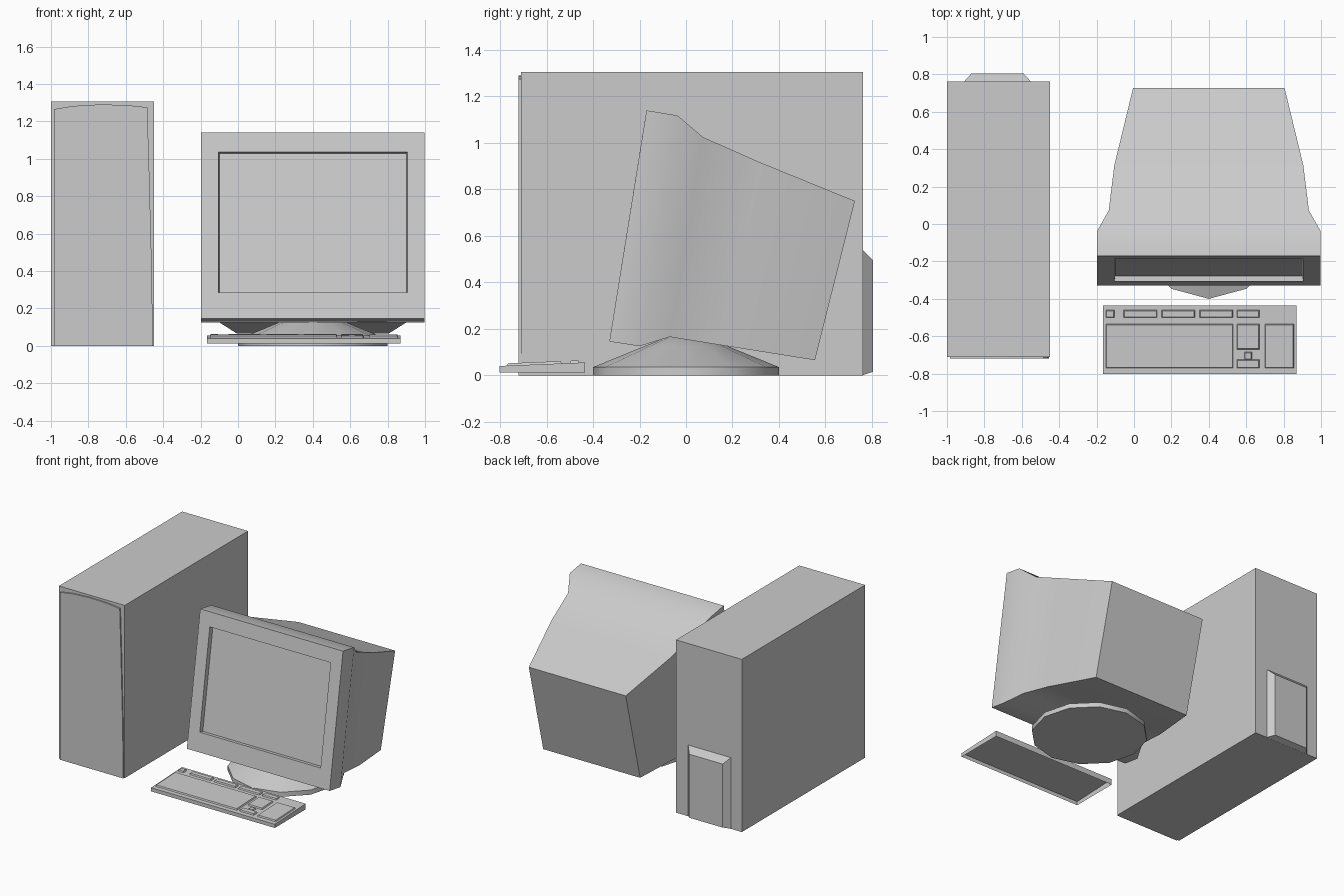
import bpy, bmesh, math

if "Cube" in bpy.data.objects:
    bpy.data.objects.remove(bpy.data.objects["Cube"])


def loft(name, rings, cap_start=True, cap_end=True):
    """Skin a list of equal-length vertex rings into one object."""
    bm = bmesh.new()
    vs = [[bm.verts.new(p) for p in ring] for ring in rings]
    n = len(vs[0])
    for a, b in zip(vs, vs[1:]):
        for i in range(n):
            j = (i + 1) % n
            bm.faces.new((a[i], a[j], b[j], b[i]))
    if cap_start:
        bm.faces.new(vs[0][::-1])
    if cap_end:
        bm.faces.new(vs[-1])
    bmesh.ops.recalc_face_normals(bm, faces=bm.faces)
    me = bpy.data.meshes.new(name)
    bm.to_mesh(me)
    bm.free()
    ob = bpy.data.objects.new(name, me)
    bpy.context.collection.objects.link(ob)
    bpy.ops.object.select_all(action='DESELECT')
    ob.select_set(True)
    bpy.context.view_layer.objects.active = ob
    bpy.ops.object.shade_smooth_by_angle(angle=math.radians(35))
    return ob


def upright(x0, x1, z0, z1, y):
    """Rectangle facing along y."""
    return [(x0, y, z0), (x1, y, z0), (x1, y, z1), (x0, y, z1)]


# Tower case, arched front panel and tapered rear cover
loft("tower_case", [upright(-1, -0.45, 0, 1.305, y) for y in (-0.71, 0.762)])
panel = [(-0.985, 0.0), (-0.455, 0.0), (-0.462, 0.45), (-0.475, 0.95), (-0.485, 1.275),
         (-0.60, 1.287), (-0.74, 1.29), (-0.88, 1.282), (-0.985, 1.265)]
loft("tower_front_panel", [[(x, y, z) for x, z in panel] for y in (-0.72, -0.705)])
loft("tower_rear_cover", [upright(-0.91, -0.55, 0, 0.54, 0.76),
                          upright(-0.87, -0.59, 0.015, 0.495, 0.804)])

# Monitor: tilted sections given as half width, bottom (y, z), top (y, z)
CX = 0.4


def section(hw, yb, zb, yt, zt):
    return [(CX - hw, yb, zb), (CX + hw, yb, zb), (CX + hw, yt, zt), (CX - hw, yt, zt)]


glass = section(0.50, -0.277, 0.282, -0.157, 1.027)
loft("monitor_casing", [
    glass,
    section(0.505, -0.307, 0.285, -0.187, 1.035),
    section(0.597, -0.33, 0.145, -0.17, 1.14),
    section(0.597, -0.20, 0.125, -0.037, 1.118),
    section(0.535, -0.07, 0.165, 0.073, 1.025),
    section(0.505, 0.16, 0.128, 0.315, 0.918),
    section(0.405, 0.555, 0.065, 0.727, 0.75),
], cap_start=False)
loft("monitor_screen", [glass], cap_start=False)

# Twelve-sided conical monitor foot
loft("monitor_foot", [
    [(CX + r * math.cos(math.tau * i / 12), r * math.sin(math.tau * i / 12), z) for i in range(12)]
    for r, z in ((0.40, 0.0), (0.40, 0.035), (0.18, 0.125), (0.08, 0.165))])


# Keyboard: sloping shell, open underneath
def key_top(y):
    return 0.04 + (y + 0.8) * 0.041


def flat(x0, x1, y0, y1, zf):
    return [(x, y, zf(y)) for x, y in ((x0, y0), (x1, y0), (x1, y1), (x0, y1))]


loft("keyboard_shell", [flat(-0.165, 0.87, -0.803, -0.435, lambda y: 0.012),
                        flat(-0.165, 0.87, -0.803, -0.435, key_top)], cap_start=False)

# Raised key blocks following the slope: x range, y range
blocks = {
    "main_keys": (-0.15, 0.53, -0.77, -0.535),
    "number_pad": (0.70, 0.855, -0.77, -0.535),
    "navigation_keys": (0.55, 0.67, -0.67, -0.535),
    "arrow_keys": (0.55, 0.67, -0.77, -0.725),
    "up_arrow_key": (0.59, 0.63, -0.725, -0.685),
    "escape_key": (-0.15, -0.105, -0.50, -0.46),
    "lock_keys": (0.55, 0.67, -0.50, -0.46),
}
for i in range(3):
    x = -0.055 + 0.203 * i
    blocks[f"function_keys_{i + 1}"] = (x, x + 0.178, -0.50, -0.46)
for name, b in blocks.items():
    x0, x1, y0, y1 = b
    loft(name, [flat(x0, x1, y0, y1, key_top),
                flat(x0 + .004, x1 - .004, y0 + .004, y1 - .004, lambda y: key_top(y) + 0.01)],
         cap_start=False)
